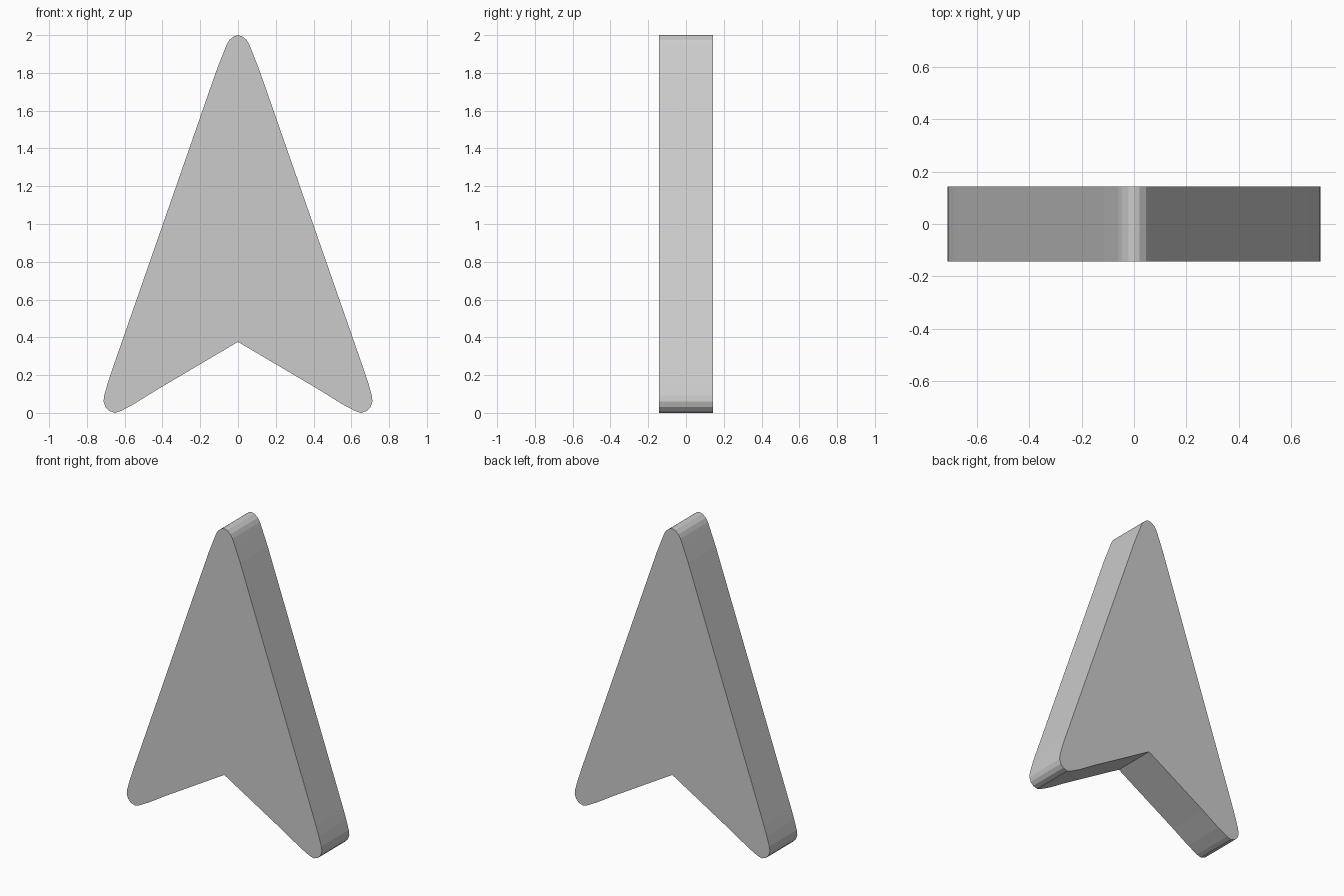
import bpy
import bmesh

cube = bpy.data.objects.get("Cube")
if cube:
    bpy.data.objects.remove(cube, do_unlink=True)

HALF_DEPTH = 0.143


def make_material(name, colour):
    mat = bpy.data.materials.new(name)
    mat.use_nodes = True
    mat.diffuse_color = colour
    mat.node_tree.nodes["Principled BSDF"].inputs["Base Color"].default_value = colour
    return mat


# Half outline: rounded tip, straight flank, rounded barb, notch
tip = [(0, 2), (0.021, 1.994), (0.045, 1.975), (0.06, 1.95), (0.08, 1.9), (0.115, 1.81)]
barb = [(0.67, 0.218), (0.69, 0.157), (0.708, 0.093), (0.712, 0.06), (0.702, 0.031),
        (0.682, 0.01), (0.651, 0), (0.62, 0.01), (0.55, 0.047), (0.43, 0.122)]
notch = [(0, 0.376)]
right = tip + barb + notch
outline = right + [(-x, z) for x, z in reversed(right[1:-1])]

# Solid arrowhead: one flat face extruded through its thickness
bm = bmesh.new()
front = bm.faces.new([bm.verts.new((x, -HALF_DEPTH, z)) for x, z in outline])
extruded = bmesh.ops.extrude_face_region(bm, geom=[front], use_keep_orig=True)
back = [v for v in extruded["geom"] if isinstance(v, bmesh.types.BMVert)]
bmesh.ops.translate(bm, vec=(0, 2 * HALF_DEPTH, 0), verts=back)
bmesh.ops.recalc_face_normals(bm, faces=bm.faces)

mesh = bpy.data.meshes.new("arrowhead")
bm.to_mesh(mesh)
bm.free()
mesh.materials.append(make_material("plain grey", (0.6, 0.6, 0.6, 1)))
arrowhead = bpy.data.objects.new("arrowhead", mesh)
bpy.context.collection.objects.link(arrowhead)
